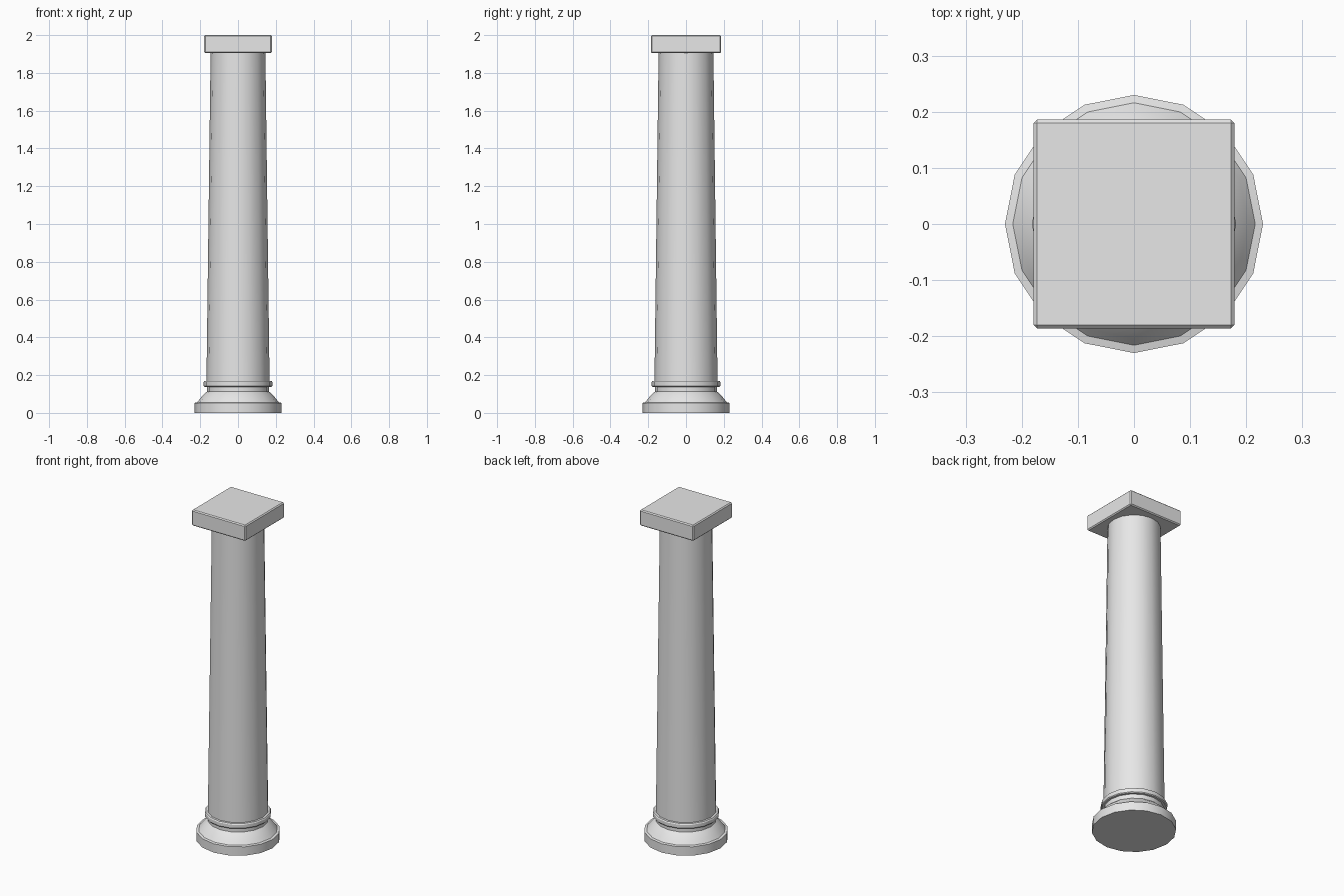
import bpy, bmesh, math

if "Cube" in bpy.data.objects:
    bpy.data.objects.remove(bpy.data.objects["Cube"])

stone = bpy.data.materials.new("pale_stone")
stone.diffuse_color = (0.8, 0.8, 0.8, 1)
stone.use_nodes = True
stone.node_tree.nodes["Principled BSDF"].inputs["Base Color"].default_value = stone.diffuse_color
SIDES = 16


def finish(name, bm):
    bmesh.ops.recalc_face_normals(bm, faces=bm.faces)
    me = bpy.data.meshes.new(name)
    bm.to_mesh(me)
    bm.free()
    me.materials.append(stone)
    ob = bpy.data.objects.new(name, me)
    bpy.context.collection.objects.link(ob)
    bpy.ops.object.select_all(action='DESELECT')
    ob.select_set(True)
    bpy.context.view_layer.objects.active = ob
    bpy.ops.object.shade_smooth_by_angle(angle=math.radians(30))
    return ob


def lathe(name, profile):
    """Closed turned part from (radius, height) points."""
    bm = bmesh.new()
    rings = []
    for r, z in profile:
        rings.append([bm.verts.new((r * math.cos(2 * math.pi * i / SIDES),
                                    r * math.sin(2 * math.pi * i / SIDES), z))
                      for i in range(SIDES)])
    for a, b in zip(rings, rings[1:]):
        for i in range(SIDES):
            j = (i + 1) % SIDES
            bm.faces.new((a[i], a[j], b[j], b[i]))
    bm.faces.new(rings[0][::-1])
    bm.faces.new(rings[-1])
    return finish(name, bm)


# Base, neck, ring and tapered shaft in one turned profile
lathe("turned_column", [
    (0.23, 0), (0.23, 0.053), (0.216, 0.056), (0.204, 0.071),
    (0.185, 0.095), (0.165, 0.112), (0.165, 0.138),
    (0.178, 0.138), (0.182, 0.143), (0.182, 0.163), (0.178, 0.169),
    (0.167, 0.17), (0.145, 1.91)])

# Square cap block with slightly bevelled edges
bm = bmesh.new()
bmesh.ops.create_cube(bm, size=1)
for v in bm.verts:
    v.co = (v.co.x * 0.358, v.co.y * 0.372, 1.9525 + v.co.z * 0.095)
bmesh.ops.bevel(bm, geom=bm.edges[:], offset=0.006, segments=1, affect='EDGES')
finish("cap_block", bm)
